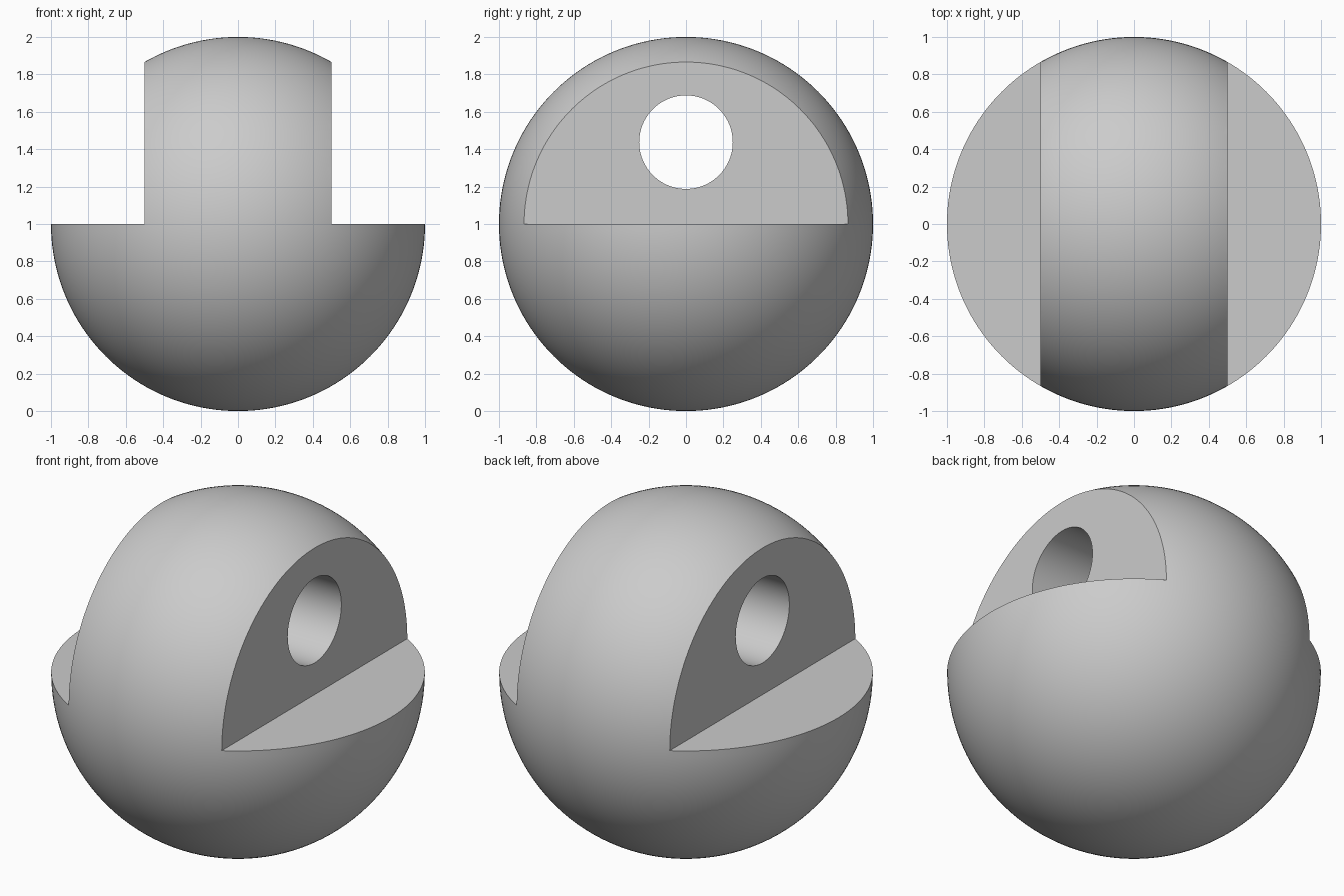
import bpy
import math

cube = bpy.data.objects.get("Cube")
if cube:
    bpy.data.objects.remove(cube, do_unlink=True)

grey = bpy.data.materials.new("plain grey")
grey.use_nodes = True
colour = (0.6, 0.6, 0.6, 1)
grey.diffuse_color = colour
grey.node_tree.nodes["Principled BSDF"].inputs["Base Color"].default_value = colour


def named(name):
    obj = bpy.context.object
    obj.name = name
    obj.data.materials.append(grey)
    return obj


# Ball standing on the ground
bpy.ops.mesh.primitive_uv_sphere_add(segments=160, ring_count=80, radius=1, location=(0, 0, 1))
ball = named("ball_with_lug")

# Side steps that leave a central lug on the lower half
cutters = []
for side, label in ((1, "left"), (-1, "right")):
    bpy.ops.mesh.primitive_cube_add(size=1, location=(side * 1.25, 0, 1.75))
    step = named(label + "_step_cutter")
    step.scale = (1.5, 3, 1.5)
    cutters.append(step)

# Cross hole through the lug
bpy.ops.mesh.primitive_cylinder_add(vertices=96, radius=0.25, depth=3,
                                    location=(0, 0, 1.4375), rotation=(0, math.pi / 2, 0))
cutters.append(named("hole_cutter"))

for cutter in cutters:
    cutter.hide_render = True
    cut = ball.modifiers.new(cutter.name, "BOOLEAN")
    cut.operation = "DIFFERENCE"
    cut.solver = "EXACT"
    cut.object = cutter

# Bake the cuts, then discard the cutters
bpy.ops.object.select_all(action="DESELECT")
ball.select_set(True)
bpy.context.view_layer.objects.active = ball
for cutter in cutters:
    bpy.ops.object.modifier_apply(modifier=cutter.name)
    bpy.data.objects.remove(cutter, do_unlink=True)
bpy.ops.object.shade_smooth_by_angle(angle=math.radians(30))
